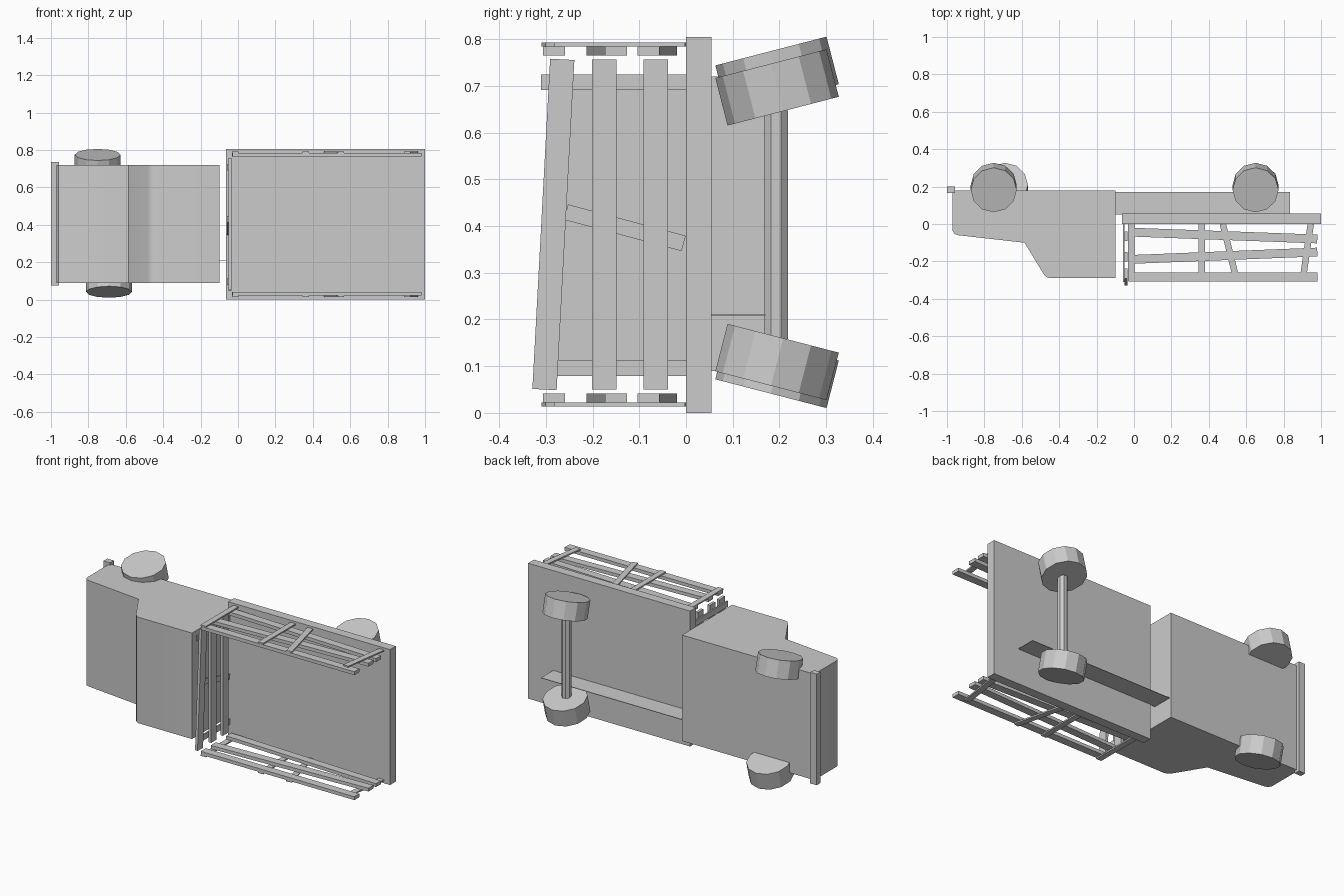
import bpy, bmesh, math
from mathutils import Vector

cube = bpy.data.objects.get("Cube")
if cube:
    bpy.data.objects.remove(cube, do_unlink=True)

grey = bpy.data.materials.new("plain grey")
grey.use_nodes = True
colour = (0.6, 0.6, 0.6, 1)
grey.diffuse_color = colour
grey.node_tree.nodes["Principled BSDF"].inputs["Base Color"].default_value = colour


def finish(name, bm):
    bmesh.ops.recalc_face_normals(bm, faces=bm.faces)
    mesh = bpy.data.meshes.new(name)
    bm.to_mesh(mesh)
    bm.free()
    mesh.materials.append(grey)
    obj = bpy.data.objects.new(name, mesh)
    bpy.context.collection.objects.link(obj)
    return obj


def prism(name, points, axis, low, high):
    """Extrude an outline: axis z takes (x, y) points, axis x takes (y, z)."""
    bm = bmesh.new()
    put = (lambda u, v: (u, v, low)) if axis == "z" else (lambda u, v: (low, u, v))
    face = bm.faces.new([bm.verts.new(put(u, v)) for u, v in points])
    moved = bmesh.ops.extrude_face_region(bm, geom=[face])["geom"]
    shift = Vector((0, 0, high - low)) if axis == "z" else Vector((high - low, 0, 0))
    bmesh.ops.translate(bm, vec=shift, verts=[g for g in moved if isinstance(g, bmesh.types.BMVert)])
    return finish(name, bm)


def box(name, x, y, z):
    return prism(name, [(x[0], y[0]), (x[1], y[0]), (x[1], y[1]), (x[0], y[1])], "z", *z)


def bar(name, start, end, width, axis, low, high):
    """Straight plank following a centre line."""
    a, b = Vector(start), Vector(end)
    side = (b - a).orthogonal().normalized() * width / 2
    return prism(name, [a + side, b + side, b - side, a - side], axis, low, high)


def cylinder(name, centre, direction, radius, depth, sides, turn=0):
    bm = bmesh.new()
    bmesh.ops.create_cone(bm, cap_ends=True, segments=sides, radius1=radius, radius2=radius, depth=depth)
    obj = finish(name, bm)
    obj.location = centre
    # Tilt about x only
    obj.rotation_euler = (math.atan2(-direction[1], direction[2]), 0, turn)
    return obj


# Cab with bonnet and sloped windscreen, lying on its side
cab = prism("cab", [(-0.97, 0.18), (-0.97, -0.035), (-0.96, -0.053), (-0.94, -0.06),
                    (-0.585, -0.10), (-0.485, -0.265), (-0.47, -0.283), (-0.45, -0.29),
                    (-0.10, -0.29), (-0.10, 0.18)], "z", 0.09, 0.72)
bpy.context.view_layer.objects.active = cab
cab.select_set(True)
bpy.ops.object.shade_smooth_by_angle(angle=math.radians(33))
cab.select_set(False)

box("bumper", (-1.0, -0.957), (0.165, 0.20), (0.075, 0.735))

# Load bed and the chassis rail beneath it
box("load_bed", (-0.065, 1.0), (0.0, 0.055), (0.0, 0.805))
box("chassis_rail", (-0.10, 0.835), (0.05, 0.17), (0.209, 0.212))

# Cambered wheels and rear axle
tilt = math.radians(14.5)
for name, x, z, s in (("front_wheel_upper", -0.75, 0.724, 1), ("front_wheel_lower", -0.69, 0.092, -1),
                      ("rear_wheel_upper", 0.65, 0.697, 1), ("rear_wheel_lower", 0.65, 0.109, -1)):
    cylinder(name, (x, 0.195, z), (0, -math.sin(tilt), s * math.cos(tilt)), 0.123, 0.105, 12)
cylinder("rear_axle", (0.65, 0.193, 0.403), (0, 0, 1), 0.028, 0.49, 8, math.pi / 8)

# Two long side fences: planks inside, thin posts outside
planks = [((-0.03, -0.043), (0.98, -0.08)), ((-0.03, -0.19), (0.98, -0.15)),
          ((-0.03, -0.283), (0.98, -0.283))]
posts = [((-0.015, 0), (-0.015, -0.305)), ((0.362, 0), (0.362, -0.305)),
         ((0.475, 0), (0.55, -0.305)), ((0.945, 0), (0.905, -0.28))]
for side, plank_z, post_z in (("upper", (0.765, 0.785), (0.785, 0.793)),
                              ("lower", (0.022, 0.042), (0.014, 0.022))):
    for i, (a, b) in enumerate(planks):
        bar(f"{side}_fence_plank_{i}", a, b, 0.047, "z", *plank_z)
    for i, (a, b) in enumerate(posts):
        bar(f"{side}_fence_post_{i}", a, b, 0.034, "z", *post_z)

# Fence behind the cab
for i, (top, bottom) in enumerate(((-0.065, -0.065), (-0.175, -0.175), (-0.265, -0.303))):
    bar(f"cab_fence_plank_{i}", (top, 0.757), (bottom, 0.05), 0.052, "x", -0.052, -0.036)
for i, (a, b) in enumerate((((-0.31, 0.708), (0, 0.708)), ((-0.31, 0.096), (0, 0.096)),
                            ((-0.257, 0.43), (-0.005, 0.363)))):
    bar(f"cab_fence_post_{i}", a, b, 0.034, "x", -0.06, -0.052)
